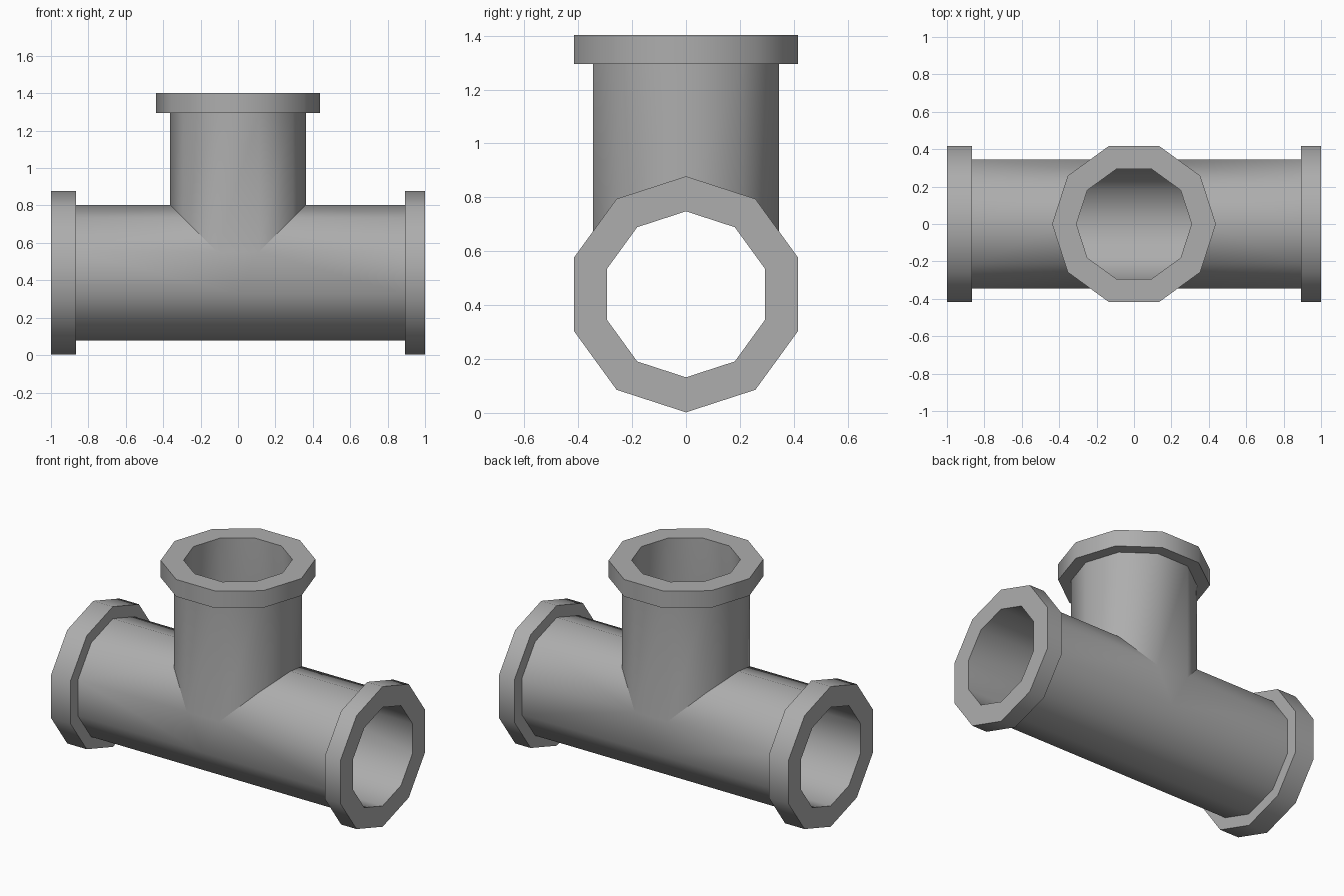
import bpy, bmesh
from math import sin, cos, radians

if "Cube" in bpy.data.objects:
    bpy.data.objects.remove(bpy.data.objects["Cube"])

N = 10                      # sides of every pipe
ZC = 0.44                   # height of the main pipe axis
OUTER, INNER, FLANGE = 0.363, 0.308, 0.438
bm = bmesh.new()


def ring(arm, dist, r):
    """Ten-sided ring on one arm of the tee."""
    out = []
    for k in range(N):
        c, s = r * cos(radians(36 * k)), r * sin(radians(36 * k))
        co = (c, s, dist) if arm == 'up' else (dist, s, ZC + c)
        out.append(bm.verts.new(co))
    return out


def bridge(a, b):
    for k in range(N):
        j = (k + 1) % N
        bm.faces.new((a[k], a[j], b[j], b[k]))


def junction(r, left, right, up):
    """Mitred wall where the branch meets the main pipe."""
    base = [None] * N
    for k in range(-2, 3):
        c, s = r * cos(radians(36 * k)), r * sin(radians(36 * k))
        base[k % N] = bm.verts.new((c, s, ZC + c))
        base[5 - k] = bm.verts.new((-c, s, ZC + c))
    bridge(base, up)
    # upper halves of the main pipe end on the mitre
    for k in range(-2, 2):
        bm.faces.new((right[k], right[k + 1], base[(k + 1) % N], base[k % N]))
        bm.faces.new((left[k], left[k + 1], base[5 - k - 1], base[5 - k]))
    # lower half runs through a middle row
    mid = {k: bm.verts.new((0, r * sin(radians(36 * k)), ZC + r * cos(radians(36 * k))))
           for k in range(3, 8)}
    for k in range(3, 7):
        for end in (left, right):
            bm.faces.new((end[k], end[k + 1], mid[k + 1], mid[k]))
    # flat side walls, with a wedge below the branch
    for hi, lo, bl, br in ((2, 3, 3, 2), (8, 7, 7, 8)):
        bm.faces.new((left[hi], base[bl], mid[lo], left[lo]))
        bm.faces.new((base[bl], base[br], mid[lo]))
        bm.faces.new((base[br], right[hi], right[lo], mid[lo]))


# flange on each open end: (arm, flange start, end)
outer, inner = [], []
for arm, start, end in (('left', -0.865, -1.0), ('right', 0.893, 1.0), ('up', 1.295, 1.402)):
    rings = [ring(arm, d, r) for d, r in
             ((start, OUTER), (start, FLANGE), (end, FLANGE), (end, INNER))]
    for a, b in zip(rings, rings[1:]):
        bridge(a, b)
    outer.append(rings[0])
    inner.append(rings[-1])

# outer and inner pipe walls
junction(OUTER, *outer)
junction(INNER, *inner)

bmesh.ops.recalc_face_normals(bm, faces=bm.faces)
mesh = bpy.data.meshes.new("pipe_tee")
bm.to_mesh(mesh)
bm.free()
obj = bpy.data.objects.new("pipe_tee", mesh)
bpy.context.collection.objects.link(obj)

# dark grey metal
mat = bpy.data.materials.new("dark_grey")
mat.diffuse_color = (0.42, 0.42, 0.42, 1)
mat.use_nodes = True
mat.node_tree.nodes["Principled BSDF"].inputs["Base Color"].default_value = mat.diffuse_color
mesh.materials.append(mat)

bpy.context.view_layer.objects.active = obj
obj.select_set(True)
bpy.ops.object.shade_smooth_by_angle(angle=radians(40))
